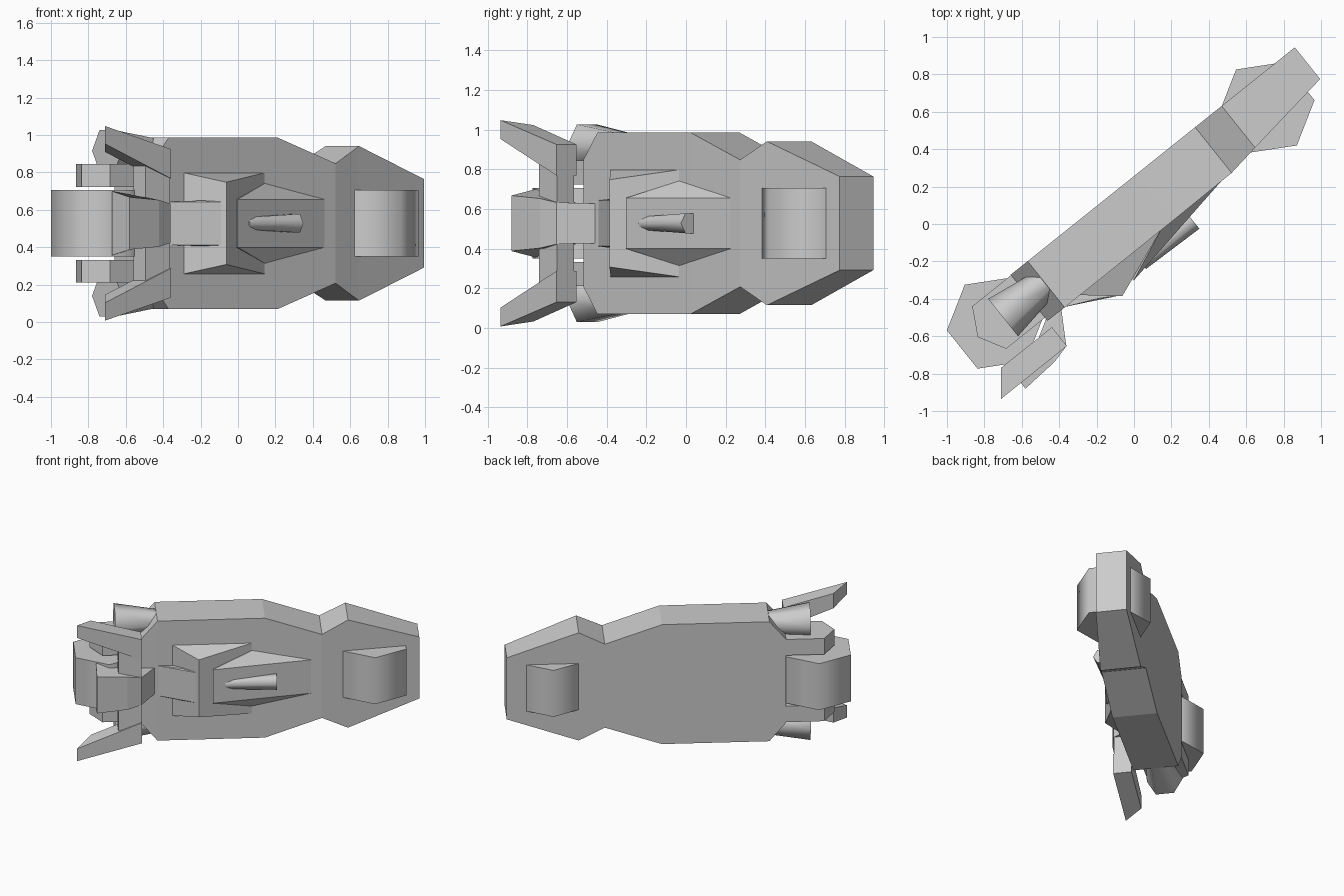
import bpy, bmesh, math
from mathutils import Vector

if "Cube" in bpy.data.objects:
    bpy.data.objects.remove(bpy.data.objects["Cube"])

# Craft frame: u runs along the hull, v out of the deck, w across (mirror axis)
C, S, ZC = 0.781, 0.625, 0.5275


def P(u, v, w):
    return Vector((C * u + S * v, S * u - C * v, ZC + w))


def finish(bm, name, smooth=False):
    bmesh.ops.recalc_face_normals(bm, faces=bm.faces[:])
    me = bpy.data.meshes.new(name)
    bm.to_mesh(me)
    bm.free()
    ob = bpy.data.objects.new(name, me)
    bpy.context.collection.objects.link(ob)
    if smooth:
        bpy.ops.object.select_all(action='DESELECT')
        ob.select_set(True)
        bpy.context.view_layer.objects.active = ob
        bpy.ops.object.shade_smooth_by_angle(angle=math.radians(65))
    return ob


def loft(name, rings, smooth=False):
    """Skin a list of rings of (u, v, w) points and cap both ends."""
    bm = bmesh.new()
    vs = [[bm.verts.new(P(*p)) for p in r] for r in rings]
    n = len(rings[0])
    for a, b in zip(vs, vs[1:]):
        for i in range(n):
            j = (i + 1) % n
            bm.faces.new((a[i], a[j], b[j], b[i]))
    bm.faces.new(vs[0])
    bm.faces.new(vs[-1])
    return finish(bm, name, smooth)


def hull(name, pts):
    """Convex wedge from half of its points, mirrored across the craft."""
    bm = bmesh.new()
    for u, v, w in pts:
        for s in (1, -1):
            bm.verts.new(P(u, v, w * s))
    bmesh.ops.convex_hull(bm, input=bm.verts[:])
    bmesh.ops.dissolve_limit(bm, angle_limit=0.02, verts=bm.verts[:], edges=bm.edges[:])
    return finish(bm, name)


def rect(u, v0, v1, w0, w1):
    return [(u, v0, w0), (u, v1, w0), (u, v1, w1), (u, v0, w1)]


def hex_u(u, v, w, r):
    """Hexagon facing along the hull."""
    return [(u, v + r * math.cos(k * math.pi / 3), w + r * math.sin(k * math.pi / 3)) for k in range(6)]


def wheel(name, u, v, r, half):
    angs = [math.pi / 6 + k * math.pi / 3 for k in range(6)]
    loft(name, [[(u + r * math.cos(a), v + r * math.sin(a), w) for a in angs]
                for w in (-half, half)], True)


# Hull slab: station, half width, deck height
stations = [(-.684, .32, .115), (-.568, .458, .117), (.18, .458, .116),
            (.578, .32, .113), (.76, .413, .086), (1.261, .236, .017)]
loft("hull", [rect(u, -.2, t, -h, h) for u, h, t in stations])

# Hexagonal wheels
wheel("front_wheel", .942, -.044, .26, .178)
wheel("rear_wheel", -.909, -.05, .262, .178)

# Raised cowl, spine behind it and canopy
hull("cowl", [(-.29, .262, .22), (.105, .11, .272), (-.47, .11, .272), (-.45, .11, .12)])
hull("cowl_spine", [(-.29, .255, .115), (-.575, .11, .115), (-.29, .1, .115), (-.4, .19, .122)])
hull("canopy", [(-.19, .235, .128), (.511, .112, .128), (.105, .11, .218), (-.19, .1, .128)])

# Cannon on the canopy
loft("cannon", [hex_u(-.1, .19, 0, .038), hex_u(.257, .18, 0, .058)], True)

# Neck rising to the tail nozzle
hull("tail_neck", [(-.58, .1, .1), (-.68, .1, .1), (-.69, .283, .105), (-.8, .285, .105), (-.8, .17, .105)])
loft("tail_nozzle", [rect(-.69, .16, .284, -.105, .105),
                     rect(-.79, .16, .31, -.125, .125),
                     [(-1.0, .17, -.172), (-1.003, .325, -.14), (-1.003, .325, .14), (-1.0, .17, .172)]])

for side, s in (("upper", 1), ("lower", -1)):
    # Wheel fork arm
    arm = [(-1.03, -.05), (-.95, -.197), (-.66, -.197), (-.66, .094), (-.95, .094)]
    loft(side + "_fork_arm", [[(u, v, w * s) for u, v in arm] for w in (.195, .317)])
    # Thruster
    loft(side + "_thruster", [hex_u(-.56, -.05, s * .385, .08), hex_u(-.859, -.047, s * .388, .128)], True)
    # Fin post and swept fin
    loft(side + "_fin_post", [rect(-.69, .17, .28, s * .09, s * .39), rect(-.85, .17, .27, s * .09, s * .36)])
    loft(side + "_fin", [rect(-.687, .156, .285, s * .24, s * .397),
                         [(-1.036, .156, s * .382), (-1.139, .286, s * .425),
                          (-1.139, .286, s * .52), (-1.036, .156, s * .495)]])
